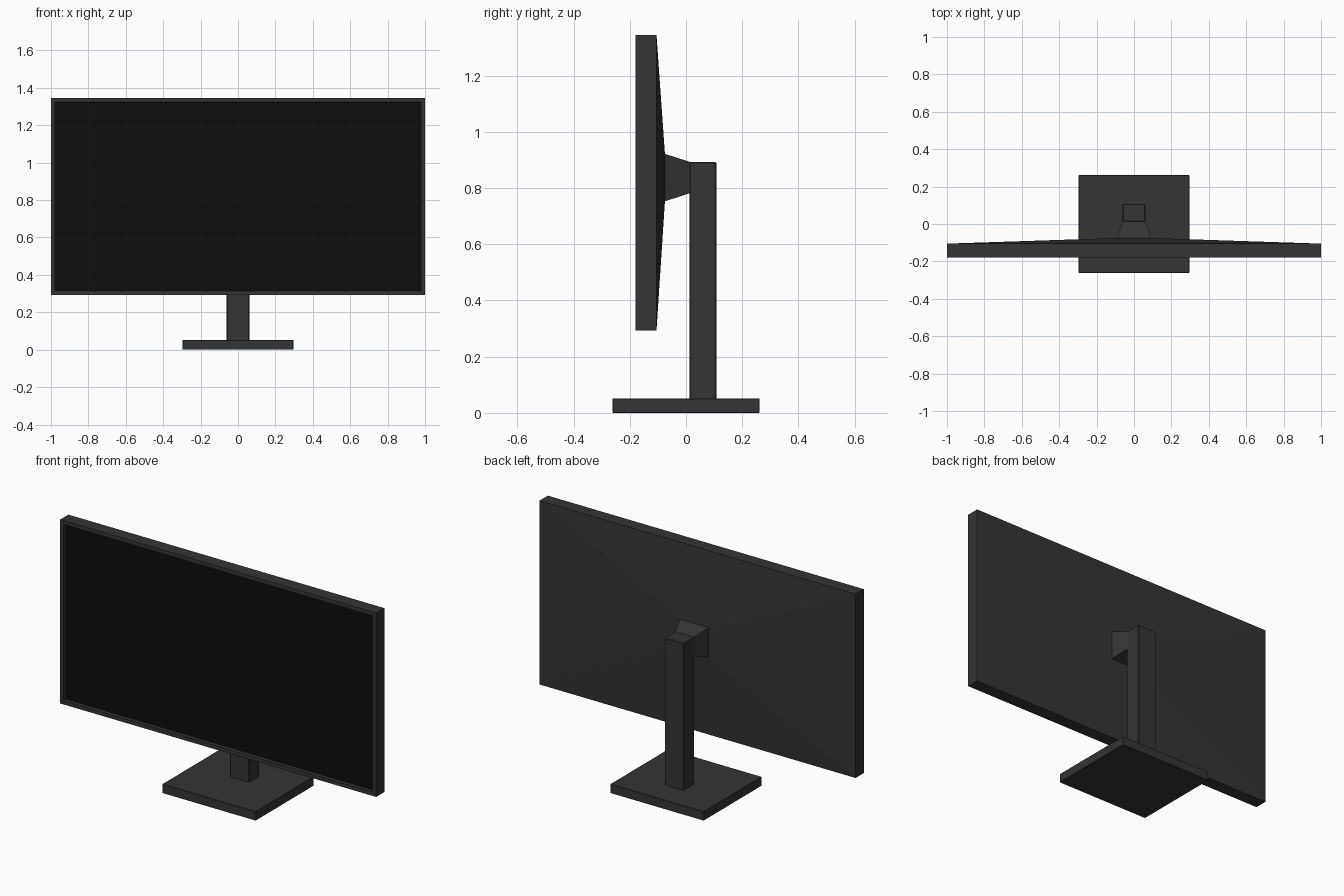
import bpy, bmesh

if "Cube" in bpy.data.objects:
    bpy.data.objects.remove(bpy.data.objects["Cube"])


def material(name, v):
    m = bpy.data.materials.new(name)
    m.diffuse_color = (v, v, v, 1)
    m.use_nodes = True
    m.node_tree.nodes["Principled BSDF"].inputs["Base Color"].default_value = m.diffuse_color
    return m


DARK = material("dark_plastic", 0.035)
BLACK = material("black_glass", 0.004)


def loft(name, sections, mat=DARK, bevel=0):
    """Rectangles (y, half_width, z_low, z_high) joined from front to back."""
    bm = bmesh.new()
    rings = [[bm.verts.new(p) for p in ((-w, y, a), (w, y, a), (w, y, b), (-w, y, b))]
             for y, w, a, b in sections]
    for r, s in zip(rings, rings[1:]):
        for i in range(4):
            j = (i + 1) % 4
            bm.faces.new((r[i], s[i], s[j], r[j]))
    bm.faces.new(rings[0])
    bm.faces.new(rings[-1][::-1])
    bmesh.ops.recalc_face_normals(bm, faces=bm.faces)
    mesh = bpy.data.meshes.new(name)
    bm.to_mesh(mesh)
    bm.free()
    mesh.materials.append(mat)
    obj = bpy.data.objects.new(name, mesh)
    bpy.context.collection.objects.link(obj)
    if bevel:
        mod = obj.modifiers.new("edge_bevel", "BEVEL")
        mod.width = bevel
        mod.segments = 1
    return obj


# Housing with a sloped back, and a front recess for the screen
housing = loft("screen_housing", [(-0.179, 1, 0.293, 1.345), (-0.105, 1, 0.293, 1.345),
                                  (-0.075, 0.092, 0.752, 0.922)])
bm = bmesh.new()
bm.from_mesh(housing.data)
front = [f for f in bm.faces if f.normal.y < -0.9]
bmesh.ops.inset_region(bm, faces=front, thickness=0.031)
bmesh.ops.inset_region(bm, faces=front, thickness=0.001, depth=-0.02)
housing.data.materials.append(BLACK)
for f in front:
    f.material_index = 1
bm.to_mesh(housing.data)
bm.free()

# Stand: tapered bracket, upright and base plate
loft("mount_bracket", [(-0.077, 0.092, 0.752, 0.922), (0.014, 0.061, 0.782, 0.893)])
loft("stand_column", [(0.012, 0.061, 0.045, 0.893), (0.108, 0.061, 0.045, 0.893)], bevel=0.004)
loft("stand_base", [(-0.262, 0.296, 0, 0.052), (0.262, 0.296, 0, 0.052)], bevel=0.002)
